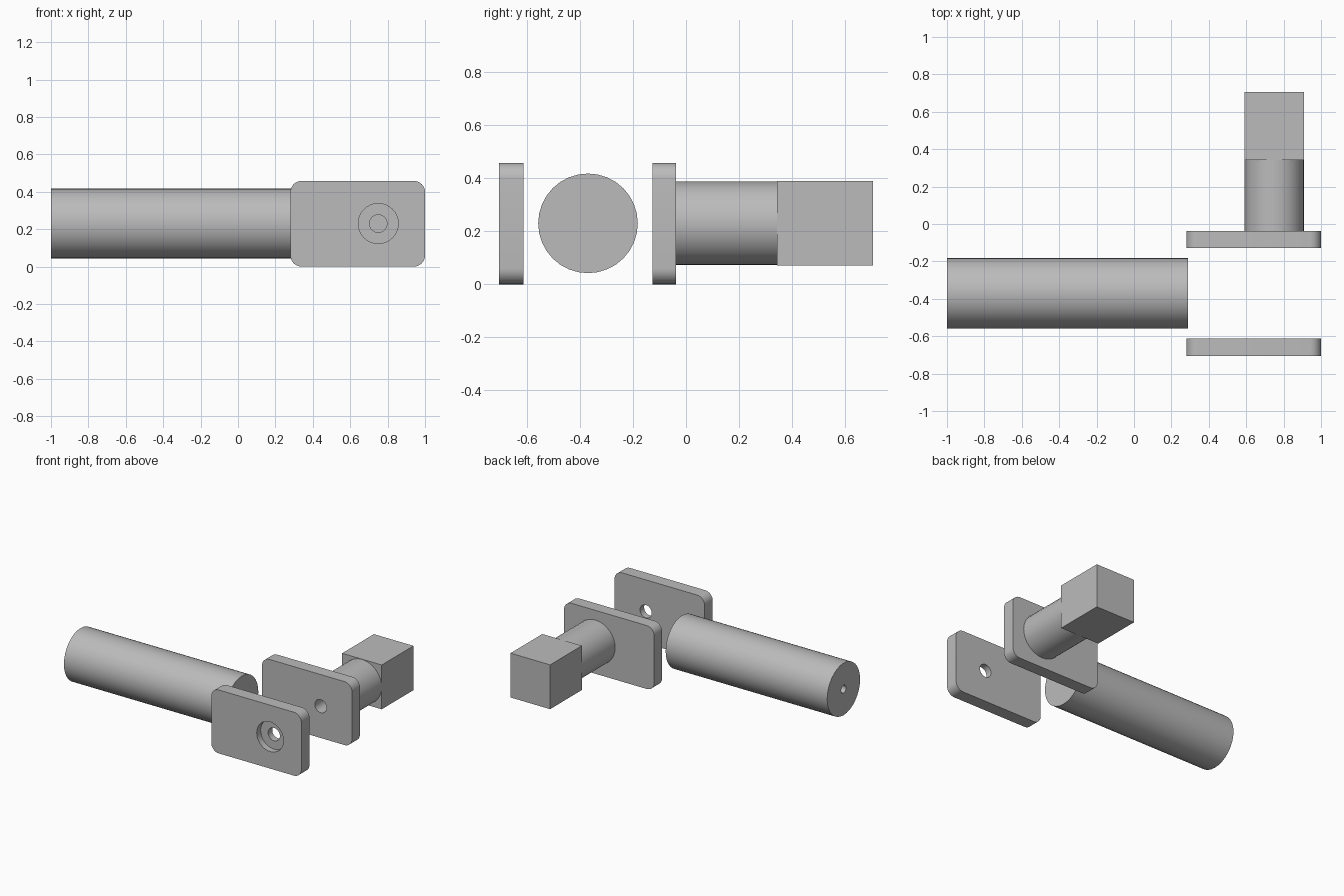
import bpy
import bmesh
from math import radians, pi
from mathutils import Matrix

if "Cube" in bpy.data.objects:
    bpy.data.objects.remove(bpy.data.objects["Cube"], do_unlink=True)

# One plain grey for every part
grey = bpy.data.materials.new("plain_grey")
grey.use_nodes = True
colour = (0.5, 0.5, 0.5, 1)
grey.diffuse_color = colour
grey.node_tree.nodes["Principled BSDF"].inputs["Base Color"].default_value = colour

MID_Z = 0.23      # shared axis height
BOLT_X = 0.75     # bolt axis across the plates


def finish(name, bm):
    mesh = bpy.data.meshes.new(name)
    bm.to_mesh(mesh)
    bm.free()
    mesh.materials.append(grey)
    obj = bpy.data.objects.new(name, mesh)
    bpy.context.collection.objects.link(obj)
    return obj


def cylinder(name, axis, start, end, cross, radius, sides=32):
    """Cylinder along x or y; cross is its position on the other flat axis."""
    bm = bmesh.new()
    mid = (start + end) / 2
    if axis == "x":
        place = Matrix.Translation((mid, cross, MID_Z)) @ Matrix.Rotation(pi / 2, 4, "Y")
    else:
        place = Matrix.Translation((cross, mid, MID_Z)) @ Matrix.Rotation(pi / 2, 4, "X")
    bmesh.ops.create_cone(bm, cap_ends=True, segments=sides, radius1=radius,
                          radius2=radius, depth=end - start, matrix=place)
    return finish(name, bm)


def block(name, low, high, corner=0):
    """Box between two corners, its y-direction edges optionally rounded."""
    bm = bmesh.new()
    size = [h - l for l, h in zip(low, high)]
    centre = [(l + h) / 2 for l, h in zip(low, high)]
    bmesh.ops.create_cube(bm, size=1, matrix=Matrix.Translation(centre) @ Matrix.Diagonal((*size, 1)))
    if corner:
        edges = [e for e in bm.edges
                 if abs(e.verts[0].co.y - e.verts[1].co.y) > size[1] / 2]
        bmesh.ops.bevel(bm, geom=edges, offset=corner, segments=8,
                        profile=0.5, affect="EDGES")
    return finish(name, bm)


def drill(obj, cutter):
    mod = obj.modifiers.new("drill", "BOOLEAN")
    mod.operation = "DIFFERENCE"
    mod.solver = "EXACT"
    mod.object = cutter
    bpy.context.view_layer.objects.active = obj
    bpy.ops.object.modifier_apply(modifier=mod.name)
    bpy.data.objects.remove(cutter, do_unlink=True)


# Round handle with a blind pilot hole in its outer end
handle = cylinder("handle", "x", -1, 0.29, -0.37, 0.188)
drill(handle, cylinder("pilot_cutter", "x", -1.1, -0.6, -0.37, 0.028, 24))

# Front clamp plate: through hole with a counterbore
front_plate = block("front_plate", (0.28, -0.705, 0), (1, -0.613, 0.458), 0.06)
drill(front_plate, cylinder("bore_cutter", "y", -0.8, -0.5, BOLT_X, 0.047))
drill(front_plate, cylinder("counterbore_cutter", "y", -0.8, -0.66, BOLT_X, 0.107))

# Back clamp plate with the matching hole
back_plate = block("back_plate", (0.28, -0.127, 0), (1, -0.037, 0.458), 0.06)
drill(back_plate, cylinder("bore_cutter", "y", -0.2, 0.05, BOLT_X, 0.047))

# Post behind the back plate, its hole continuing blind
post = cylinder("post", "y", -0.037, 0.345, BOLT_X, 0.158)
drill(post, cylinder("post_cutter", "y", -0.2, 0.2, BOLT_X, 0.047))

# Square block at the end of the post
end_block = block("end_block", (0.592, 0.343, 0.07), (0.908, 0.705, 0.39))

for obj in (handle, front_plate, back_plate, post, end_block):
    bpy.ops.object.select_all(action="DESELECT")
    obj.select_set(True)
    bpy.context.view_layer.objects.active = obj
    bpy.ops.object.shade_smooth_by_angle(angle=radians(30))
